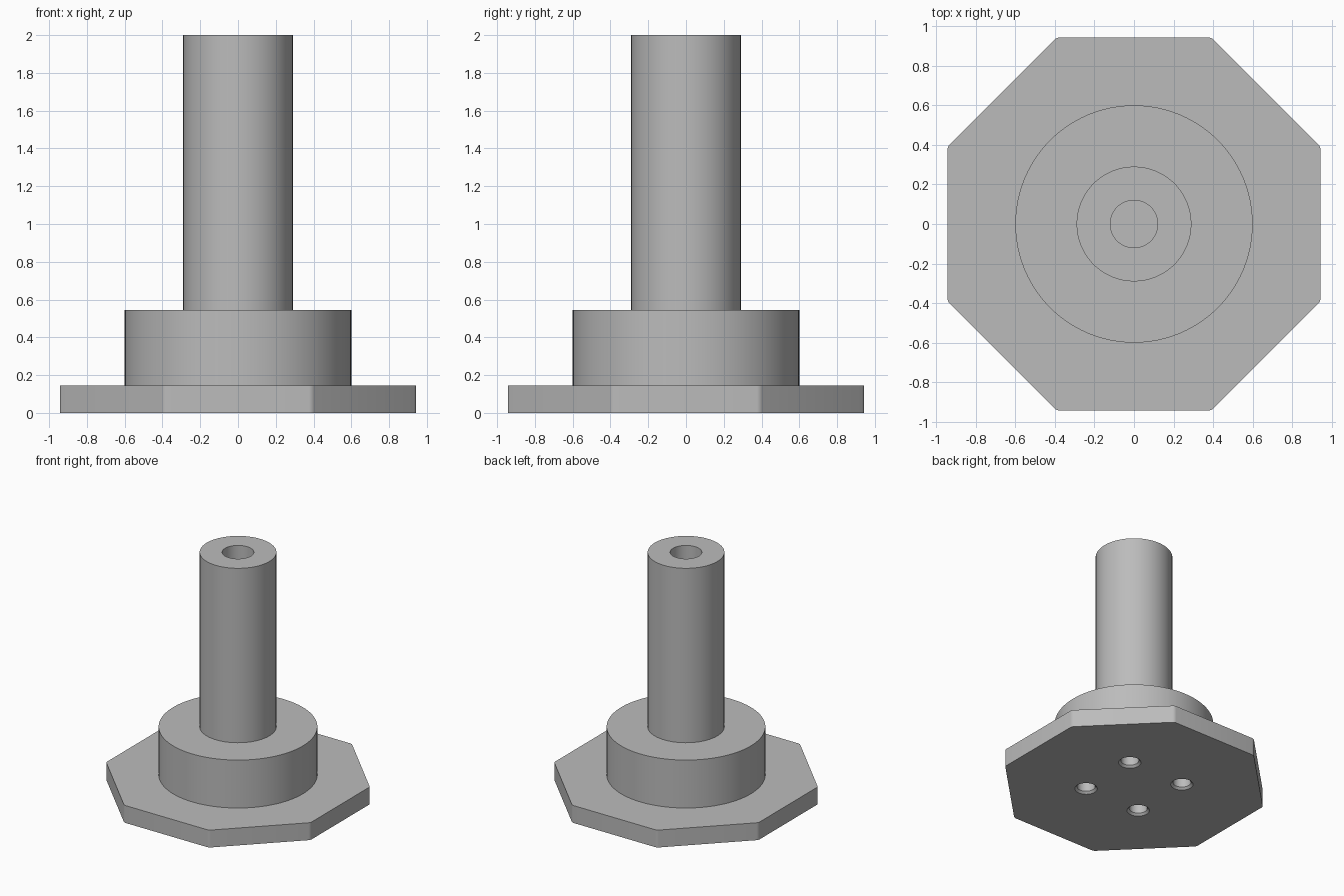
import bpy, bmesh
from math import pi, cos, radians
from mathutils import Matrix

if "Cube" in bpy.data.objects:
    bpy.data.objects.remove(bpy.data.objects["Cube"], do_unlink=True)

GREY = (0.5, 0.5, 0.5, 1)
metal = bpy.data.materials.new("plain_grey")
metal.use_nodes = True
metal.diffuse_color = GREY
metal.node_tree.nodes["Principled BSDF"].inputs["Base Color"].default_value = GREY


def lathe(name, profile, sides=96, turn=0.0, corner=0.0):
    """Revolve (radius, height) points that start and end on the z axis."""
    bm = bmesh.new()
    verts = [bm.verts.new((r, 0, z)) for r, z in profile]
    edges = [bm.edges.new(pair) for pair in zip(verts, verts[1:])]
    bmesh.ops.spin(bm, geom=verts + edges, cent=(0, 0, 0), axis=(0, 0, 1),
                   angle=2 * pi, steps=sides)
    bmesh.ops.remove_doubles(bm, verts=bm.verts, dist=0.0005)
    # merge the centre fans into clean caps
    hubs = [v for v in bm.verts if v.co.xy.length < 0.0005]
    bmesh.ops.dissolve_verts(bm, verts=hubs)
    bmesh.ops.recalc_face_normals(bm, faces=bm.faces)
    bmesh.ops.transform(bm, matrix=Matrix.Rotation(turn, 4, "Z"), verts=bm.verts)
    if corner:
        upright = [e for e in bm.edges
                   if abs(e.verts[0].co.z - e.verts[1].co.z) > 0.01]
        bmesh.ops.bevel(bm, geom=upright, offset=corner, segments=4,
                        profile=0.5, affect="EDGES")
    mesh = bpy.data.meshes.new(name)
    bm.to_mesh(mesh)
    bm.free()
    mesh.materials.append(metal)
    obj = bpy.data.objects.new(name, mesh)
    bpy.context.collection.objects.link(obj)
    return obj


def activate(obj):
    bpy.ops.object.select_all(action="DESELECT")
    obj.select_set(True)
    bpy.context.view_layer.objects.active = obj


def cut(obj, cutter):
    mod = obj.modifiers.new("hole", "BOOLEAN")
    mod.operation, mod.solver, mod.object = "DIFFERENCE", "EXACT", cutter
    activate(obj)
    bpy.ops.object.modifier_apply(modifier=mod.name)


PLATE_TOP, HUB_TOP, TOP = 0.145, 0.545, 2.0

# octagonal plate with softly rounded corners
base_plate = lathe("base_plate",
                   [(0, 0), (0.943 / cos(pi / 8), 0),
                    (0.943 / cos(pi / 8), PLATE_TOP), (0, PLATE_TOP)],
                   sides=8, turn=pi / 8, corner=0.015)

# round hub
hub = lathe("hub", [(0, PLATE_TOP), (0.6, PLATE_TOP), (0.6, HUB_TOP), (0, HUB_TOP)])

# stem with a blind bore in its top
stem = lathe("stem", [(0, HUB_TOP), (0.29, HUB_TOP), (0.29, TOP),
                      (0.12, TOP), (0.12, 1.4), (0, 1.4)])

# four countersunk mounting holes underneath
for x in (-0.257, 0.257):
    for y in (-0.257, 0.257):
        cutter = lathe("hole_cutter", [(0, -0.02), (0.105, -0.02), (0.068, 0.017),
                                       (0.068, 0.4), (0, 0.4)], sides=48)
        cutter.hide_render = True
        cutter.location = (x, y, 0)
        for part in (base_plate, hub):
            cut(part, cutter)
        bpy.data.objects.remove(cutter, do_unlink=True)

for part in (base_plate, hub, stem):
    activate(part)
    bpy.ops.object.shade_smooth_by_angle(angle=radians(30))
